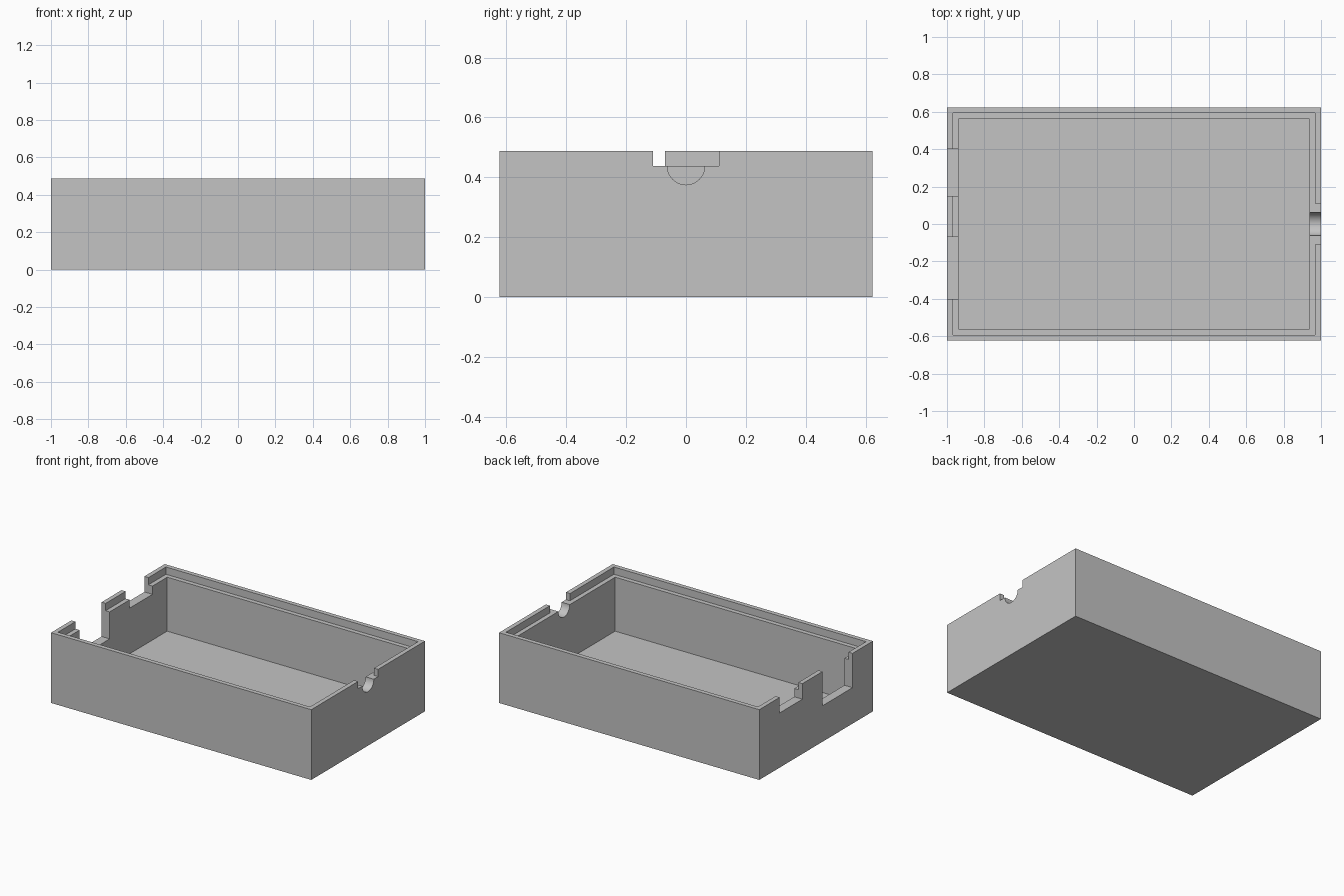
import bpy
import math

default = bpy.data.objects.get("Cube")
if default:
    bpy.data.objects.remove(default, do_unlink=True)

# Main dimensions
HALF_X, HALF_Y, HEIGHT = 1.0, 0.624, 0.488
WALL = 0.0625
LEDGE_Z = 0.4375
CLEAR = 0.1  # how far cutters reach past the surface

grey = bpy.data.materials.new("light grey plastic")
grey.use_nodes = True
colour = (0.55, 0.55, 0.55, 1)
grey.diffuse_color = colour
grey.node_tree.nodes["Principled BSDF"].inputs["Base Color"].default_value = colour


def block(name, x, y, z):
    """Box from (min, max) pairs."""
    spans = (x, y, z)
    bpy.ops.mesh.primitive_cube_add(size=1, location=[(a + b) / 2 for a, b in spans])
    obj = bpy.context.object
    obj.name = name
    obj.scale = [b - a for a, b in spans]
    bpy.ops.object.transform_apply(location=True, rotation=True, scale=True)
    obj.data.materials.append(grey)
    return obj


def cut(target, cutter):
    """Subtract the cutter for good, then discard it."""
    cutter.hide_render = True
    bpy.context.view_layer.objects.active = target
    mod = target.modifiers.new("cut", 'BOOLEAN')
    mod.operation = 'DIFFERENCE'
    mod.solver = 'EXACT'
    mod.object = cutter
    bpy.ops.object.modifier_apply(modifier=mod.name)
    bpy.data.objects.remove(cutter, do_unlink=True)


def inset_block(name, inset, floor):
    x, y = HALF_X - inset, HALF_Y - inset
    return block(name, (-x, x), (-y, y), (floor, HEIGHT + CLEAR))


# Open tray with a stepped rim for a lid
tray = block("enclosure_tray", (-HALF_X, HALF_X), (-HALF_Y, HALF_Y), (0, HEIGHT))
cut(tray, inset_block("cavity_cutter", WALL, WALL))
cut(tray, inset_block("rim_step_cutter", WALL / 2, LEDGE_Z))

# Notches through the end walls: side, y span, bottom height
notches = [
    (1, (-0.11, 0.11), LEDGE_Z),
    (-1, (0.15, 0.40), 0.38),
    (-1, (-0.40, -0.07), 0.25),
]
for side, y_span, bottom in notches:
    x_span = sorted((side * (HALF_X - CLEAR), side * (HALF_X + CLEAR)))
    cut(tray, block("notch_cutter", x_span, y_span, (bottom, HEIGHT + CLEAR)))

# Half-round cable groove below the single notch
bpy.ops.mesh.primitive_cylinder_add(
    vertices=48, radius=0.0625, depth=2 * CLEAR,
    location=(HALF_X, 0, LEDGE_Z), rotation=(0, math.pi / 2, 0))
groove = bpy.context.object
groove.data.materials.append(grey)
cut(tray, groove)

# One material, smooth groove, crisp edges
tray.data.materials.clear()
tray.data.materials.append(grey)
bpy.ops.object.select_all(action='DESELECT')
tray.select_set(True)
bpy.context.view_layer.objects.active = tray
bpy.ops.object.shade_smooth_by_angle(angle=math.radians(30))
